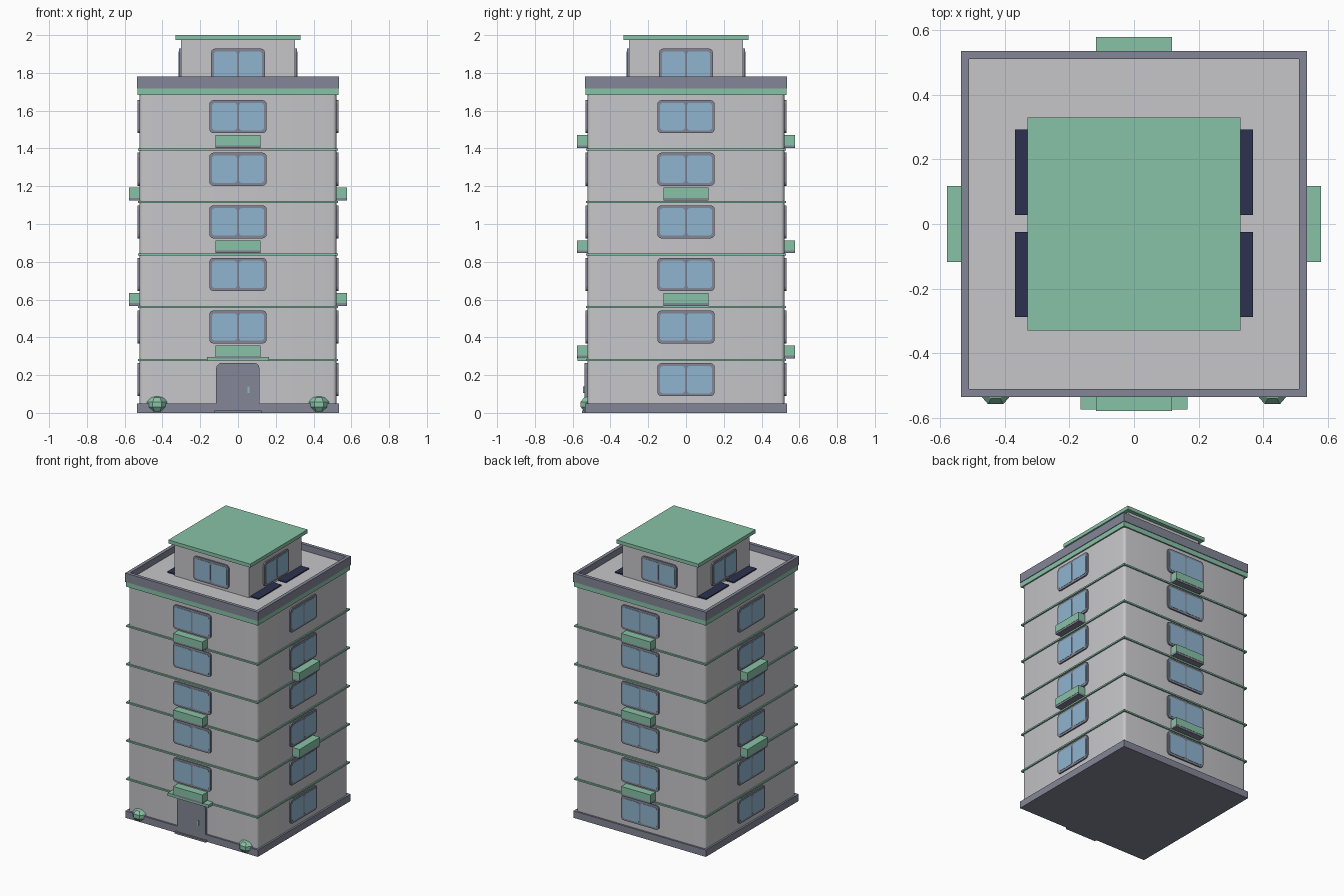
import bpy, bmesh, math
from mathutils import Matrix, Vector

if "Cube" in bpy.data.objects:
    bpy.data.objects.remove(bpy.data.objects["Cube"])


def material(name, rgb):
    m = bpy.data.materials.new(name)
    lin = [(c / 255 / 12.92) if c < 10 else ((c / 255 + 0.055) / 1.055) ** 2.4 for c in rgb]
    m.diffuse_color = (*lin, 1)
    m.use_nodes = True
    m.node_tree.nodes["Principled BSDF"].inputs["Base Color"].default_value = m.diffuse_color
    return m


WALL = material("wall_light_grey", (198, 198, 202))
TRIM = material("trim_slate", (131, 134, 150))
GREEN = material("mint_green", (137, 194, 167))
GLASS = material("window_blue", (143, 180, 207))
NAVY = material("panel_navy", (44, 50, 80))


def finish(name, bm, mats, matrix=Matrix()):
    me = bpy.data.meshes.new(name)
    bmesh.ops.recalc_face_normals(bm, faces=bm.faces)
    bm.to_mesh(me)
    bm.free()
    for m in mats:
        me.materials.append(m)
    ob = bpy.data.objects.new(name, me)
    ob.matrix_world = matrix
    bpy.context.collection.objects.link(ob)
    return ob


def box(name, x, y, z, mat, matrix=Matrix()):
    """Box from (min, max) pairs."""
    bm = bmesh.new()
    bmesh.ops.create_cube(bm, size=1)
    for v in bm.verts:
        v.co = [(a + b) / 2 + c * (b - a) for (a, b), c in zip((x, y, z), v.co)]
    return finish(name, bm, [mat], matrix)


def slab(name, half, z0, z1, mat):
    return box(name, (-half, half), (-half, half), (z0, z1), mat)


def plate(name, x, z, y0, y1, r, mat, matrix=Matrix(), round_bottom=True):
    """Rounded rectangle facing -y, running from y0 (back) to y1 (front)."""
    pts = []
    for cx, cz, start in ((x[1] - r, z[1] - r, 0), (x[0] + r, z[1] - r, 90),
                          (x[0] + r, z[0] + r, 180), (x[1] - r, z[0] + r, 270)):
        if start >= 180 and not round_bottom:
            pts.append((x[0] if start == 180 else x[1], z[0]))
            continue
        for i in range(4):
            a = math.radians(start + i * 30)
            pts.append((cx + r * math.cos(a), cz + r * math.sin(a)))
    bm = bmesh.new()
    face = bm.faces.new([bm.verts.new((px, y0, pz)) for px, pz in pts])
    ext = bmesh.ops.extrude_face_region(bm, geom=[face])
    for v in ext["geom"]:
        if isinstance(v, bmesh.types.BMVert):
            v.co.y = y1
    return finish(name, bm, [mat], matrix)


def side(k):
    """0 front, 1 right, 2 back, 3 left."""
    return Matrix.Rotation(k * math.pi / 2, 4, 'Z')


def window(name, wall, zc, hw, hh, k):
    m = side(k)
    plate(name + "_frame", (-hw, hw), (zc - hh, zc + hh), -wall + 0.01, -wall - 0.010, 0.022, TRIM, m)
    for s, x in (("left", (-hw + 0.014, -0.005)), ("right", (0.005, hw - 0.014))):
        plate(f"{name}_glass_{s}", x, (zc - hh + 0.015, zc + hh - 0.015),
              -wall, -wall - 0.012, 0.016, GLASS, m)


def planter(name, z, k):
    m = side(k)
    box(name + "_base", (-0.118, 0.118), (-0.576, -0.51), (z, z + 0.014), TRIM, m)
    box(name, (-0.118, 0.118), (-0.578, -0.51), (z + 0.014, z + 0.068), GREEN, m)


FLOOR = 0.2785
W = 0.521

# Main tower with softened vertical corners
slab("base_plinth", 0.534, 0, 0.05, TRIM)
tower = slab("tower_walls", W, 0.04, 1.70, WALL)
bm = bmesh.new()
bm.from_mesh(tower.data)
uprights = [e for e in bm.edges if abs(e.verts[0].co.z - e.verts[1].co.z) > 1]
bmesh.ops.bevel(bm, geom=uprights, offset=0.02, segments=4, profile=0.5, affect='EDGES')
bm.to_mesh(tower.data)
bm.free()
bpy.context.view_layer.objects.active = tower
tower.select_set(True)
bpy.ops.object.shade_smooth_by_angle(angle=math.radians(35))

# Floor bands and cornice
for i in range(1, 6):
    slab(f"floor_band_{i}", 0.53, FLOOR * i - 0.003, FLOOR * i + 0.008, GREEN)
slab("cornice", 0.531, 1.683, 1.72, GREEN)

# Parapet with sunken roof deck
bm = bmesh.new()
bmesh.ops.create_cube(bm, size=1)
for v in bm.verts:
    v.co = (v.co.x * 1.07, v.co.y * 1.07, 1.75 + v.co.z * 0.064)
top = max(bm.faces, key=lambda f: f.calc_center_median().z)
bmesh.ops.inset_region(bm, faces=[top], thickness=0.035)
deck = bmesh.ops.extrude_face_region(bm, geom=[top])
bmesh.ops.translate(bm, vec=Vector((0, 0, -0.046)),
                    verts=[v for v in deck["geom"] if isinstance(v, bmesh.types.BMVert)])
if top.is_valid:
    bmesh.ops.delete(bm, geom=[top], context='FACES_ONLY')
for f in bm.faces:
    c = f.calc_center_median()
    f.material_index = int(abs(c.x) < 0.1 and abs(c.y) < 0.1 and 1.73 < c.z < 1.75)
finish("parapet_and_deck", bm, [TRIM, WALL])

# Rooftop room and its flat roof
slab("rooftop_room", 0.302, 1.73, 1.98, WALL)
slab("rooftop_cover", 0.33, 1.974, 2.0, GREEN)

# Dark panels lying beside the rooftop room
for sx in (-1, 1):
    for n, y in (("front", (-0.288, -0.024)), ("back", (0.028, 0.293))):
        x = sorted((sx * 0.30, sx * 0.368))
        box(f"roof_panel_{n}_{'right' if sx > 0 else 'left'}", x, y, (1.73, 1.744), NAVY)

# Windows and planters on all four sides
for k, label in enumerate(("front", "right", "back", "left")):
    for i in range(6):
        if k or i:
            window(f"{label}_window_{i + 1}", W, 0.176 + FLOOR * i, 0.152, 0.0875, k)
    window(f"{label}_rooftop_window", 0.302, 1.843, 0.142, 0.086, k)
    for i in ((1, 3, 5) if k % 2 == 0 else (2, 4)):
        planter(f"{label}_planter_{i}", FLOOR * i + 0.010, k)

# Entrance
plate("door", (-0.116, 0.114), (0.012, 0.265), -0.50, -0.538, 0.03, TRIM, round_bottom=False)
box("door_handle", (0.05, 0.062), (-0.544, -0.53), (0.106, 0.14), GREEN)
box("door_step", (-0.125, 0.125), (-0.55, -0.50), (0, 0.013), TRIM)
box("door_canopy", (-0.165, 0.165), (-0.574, -0.51), (0.274, 0.295), GREEN)

# Faceted shrubs by the front corners
for s, label in ((-1, "left"), (1, "right")):
    bm = bmesh.new()
    bmesh.ops.create_uvsphere(bm, u_segments=7, v_segments=5, radius=1)
    for v in bm.verts:
        v.co = (s * (0.428 + v.co.x * 0.057), -0.512 + v.co.y * 0.053, 0.045 + v.co.z * 0.045)
    finish(f"{label}_shrub", bm, [GREEN])
